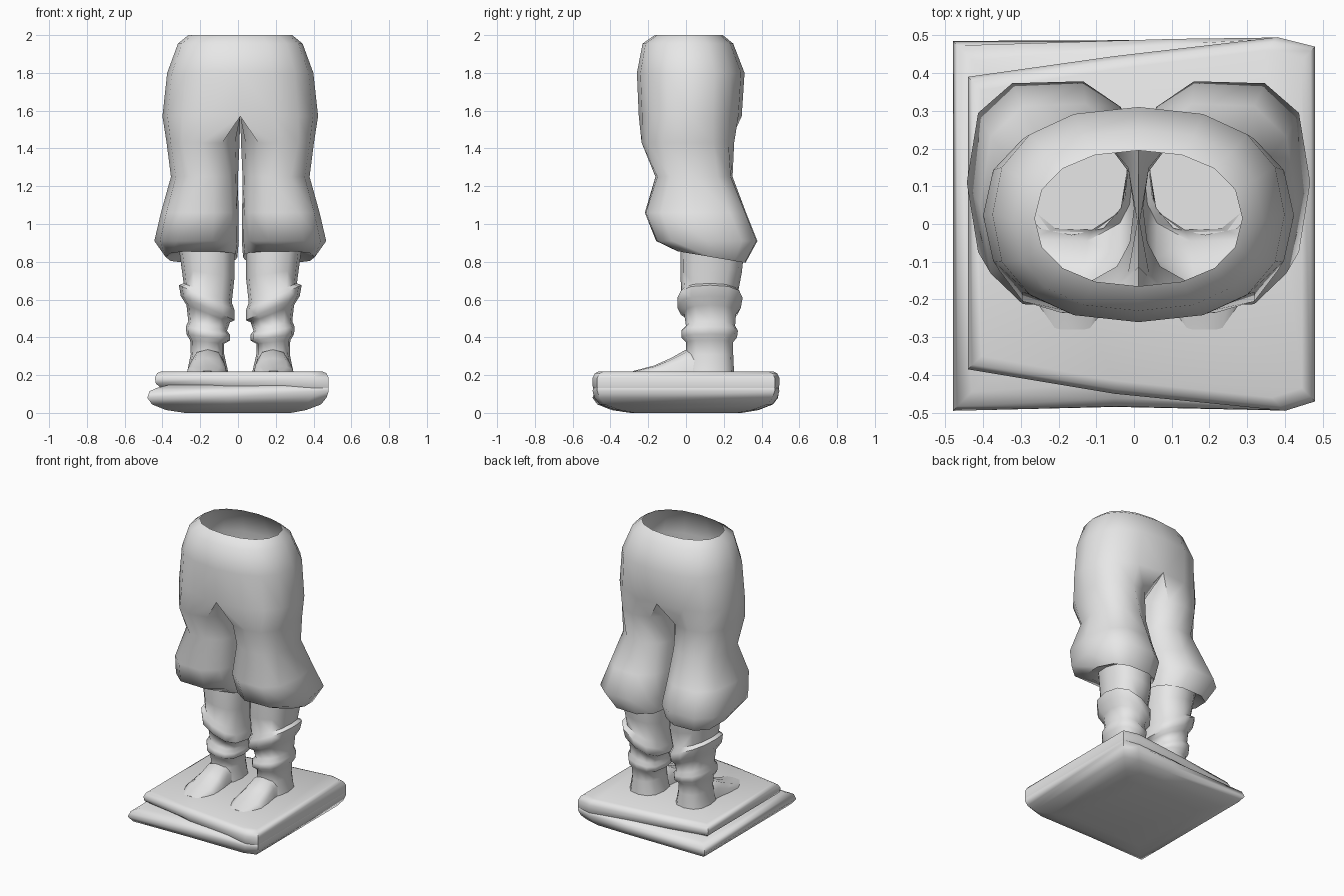
import bpy, bmesh, math

if "Cube" in bpy.data.objects:
    bpy.data.objects.remove(bpy.data.objects["Cube"])

CX = 0.012  # mirror axis of the legs

grey = bpy.data.materials.new("plain grey")
grey.diffuse_color = (0.8, 0.8, 0.8, 1)
grey.use_nodes = True
grey.node_tree.nodes["Principled BSDF"].inputs["Base Color"].default_value = grey.diffuse_color


def spow(v, e):
    return math.copysign(abs(v) ** e, v)


def finish(bm, name, angle):
    bmesh.ops.remove_doubles(bm, verts=bm.verts, dist=0.0005)
    bmesh.ops.recalc_face_normals(bm, faces=bm.faces)
    me = bpy.data.meshes.new(name)
    bm.to_mesh(me)
    bm.free()
    me.materials.append(grey)
    ob = bpy.data.objects.new(name, me)
    bpy.context.collection.objects.link(ob)
    bpy.ops.object.select_all(action='DESELECT')
    ob.select_set(True)
    bpy.context.view_layer.objects.active = ob
    bpy.ops.object.shade_smooth_by_angle(angle=math.radians(angle))
    return ob


def loft(bm, rings, cap_start=True, cap_end=True):
    vs = [[bm.verts.new(p) for p in r] for r in rings]
    n = len(vs[0])
    for a, b in zip(vs, vs[1:]):
        for j in range(n):
            k = (j + 1) % n
            bm.faces.new((a[j], a[k], b[k], b[j]))
    if cap_start:
        bm.faces.new(vs[0])
    if cap_end:
        bm.faces.new(vs[-1])


# ---- Trousers: a waist shell that splits into two closed leg tubes
N, INNER = 8, 3
# z, inner x, outer x, front y, back y, wrap angle, squareness, tilt along y
LEVELS = [
    (2.00, None, .275, -.165, .195, 0, .90, 0),
    (1.955, None, .33, -.23, .25, 0, .85, 0),
    (1.80, None, .387, -.26, .31, 0, .85, 0),
    (1.57, None, .412, -.25, .295, 0, .85, 0),
    (1.43, .004, .39, -.235, .255, 28, .85, 0),
    (1.25, .012, .367, -.165, .25, 45, .85, 0),
    (1.06, .010, .42, -.225, .325, 50, .75, 0),
    (0.91, .008, .455, -.165, .385, 50, .72, 0),
    (0.825, .015, .395, -.05, .32, 50, .75, -.17),
    (0.86, .03, .30, -.02, .28, 50, .85, -.10),
]
CROTCH = 3


def trouser_ring(level, side):
    z, xi, xo, yf, yb, wrap, e, tilt = level
    cx, w = (0, xo) if xi is None else ((xi + xo) / 2, (xo - xi) / 2)
    yc, r, a = (yf + yb) / 2, (yb - yf) / 2, math.radians(wrap)

    def point(t):
        y = yc - r * spow(math.cos(t), e)
        return (CX + side * (cx + w * spow(math.sin(t), e)), y, z + tilt * (y - yc))

    pts = [point(-a + (math.pi + 2 * a) * j / N) for j in range(N + 1)]
    for k in range(1, INNER + 1):
        f = k / (INNER + 1)
        if xi is None:
            pts.append((CX, yb + (yf - yb) * f, z))
        else:
            pts.append(point(math.pi + a + (math.pi - 2 * a) * f))
    return pts


bm = bmesh.new()
for side in (1, -1):
    rings = [trouser_ring(lv, side) for lv in LEVELS]
    loft(bm, rings[CROTCH:], False, False)
    upper = [[bm.verts.new(p) for p in r[:N + 1]] for r in rings[:CROTCH + 1]]
    for a, b in zip(upper, upper[1:]):
        for j in range(N):
            bm.faces.new((a[j], a[j + 1], b[j + 1], b[j]))
finish(bm, "trousers", 60)

# ---- Wrapped calves with two slanted binding ridges
# z, inner x, outer x, front y, back y, slant along x
CALF = [
    (.87, .03, .325, -.03, .31, 0),
    (.74, .03, .31, -.03, .295, .15),
    (.635, .045, .30, -.025, .275, .40),
    (.61, .03, .325, -.045, .30, .45),
    (.555, .03, .315, -.045, .29, .45),
    (.525, .055, .285, -.01, .265, .40),
    (.46, .07, .275, 0, .26, .25),
    (.435, .055, .288, -.025, .275, .18),
    (.40, .055, .285, -.025, .27, .15),
    (.375, .085, .265, 0, .25, .10),
    (.31, .085, .262, 0, .25, 0),
    (.20, .06, .285, -.01, .255, 0),
]


def calf_ring(level, side):
    z, xi, xo, yf, yb, slant = level
    pts = []
    for j in range(12):
        t = 2 * math.pi * j / 12
        dx = (xo - xi) / 2 * spow(math.sin(t), .8)
        y = (yf + yb) / 2 - (yb - yf) / 2 * spow(math.cos(t), .8)
        pts.append((CX + side * ((xi + xo) / 2 + dx), y, z + slant * dx))
    return pts


# ---- Feet: wedge-shaped, sloping down to the toe
# y, inner x, outer x, top z
FOOT = [
    (.10, .09, .26, .32),
    (.00, .08, .265, .335),
    (-.08, .07, .28, .29),
    (-.17, .065, .29, .25),
    (-.28, .10, .25, .222),
]


def foot_ring(level, side):
    y, xi, xo, top = level
    cx, w = (xi + xo) / 2, (xo - xi) / 2
    return [(CX + side * (cx + w * spow(math.cos(t), .7)), y,
             .19 + (top - .19) * spow(math.sin(t), .7))
            for t in (math.pi * j / 6 for j in range(7))]


for side, word in ((1, "right"), (-1, "left")):
    bm = bmesh.new()
    loft(bm, [calf_ring(lv, side) for lv in CALF])
    finish(bm, word + "_calf", 60)
    bm = bmesh.new()
    loft(bm, [foot_ring(lv, side) for lv in FOOT])
    finish(bm, word + "_foot", 50)


# ---- Stone base: two worn slabs that merge on one side
def slab(name, outline, rings):
    bm = bmesh.new()
    loops = []
    for z, left, right in rings:
        loop = []
        for x, y in outline:
            d = left + (right - left) * min(1, max(0, (x + .45) / .9))
            px = x - math.copysign(d, x) if abs(x) > .2 else x
            loop.append((px, y - math.copysign(d, y), z))
        loops.append(loop)
    loft(bm, loops)
    finish(bm, name, 60)


slab("lower_slab",
     [(-.48, -.495), (-.05, -.49), (.40, -.495), (.48, -.47),
      (.48, .47), (.38, .495), (.10, .495), (-.48, .485)],
     [(0, .20, .20), (.015, .10, .12), (.045, .025, .04), (.08, 0, .012),
      (.115, .012, 0), (.132, .05, 0), (.15, .12, .01)])
slab("upper_slab",
     [(-.44, -.385), (-.05, -.45), (.40, -.495), (.48, -.47),
      (.48, .47), (.38, .495), (-.05, .445), (-.44, .39)],
     [(.10, .06, .01), (.135, .03, 0), (.155, .005, 0), (.185, 0, 0),
      (.21, .012, .012), (.22, .035, .035)])
